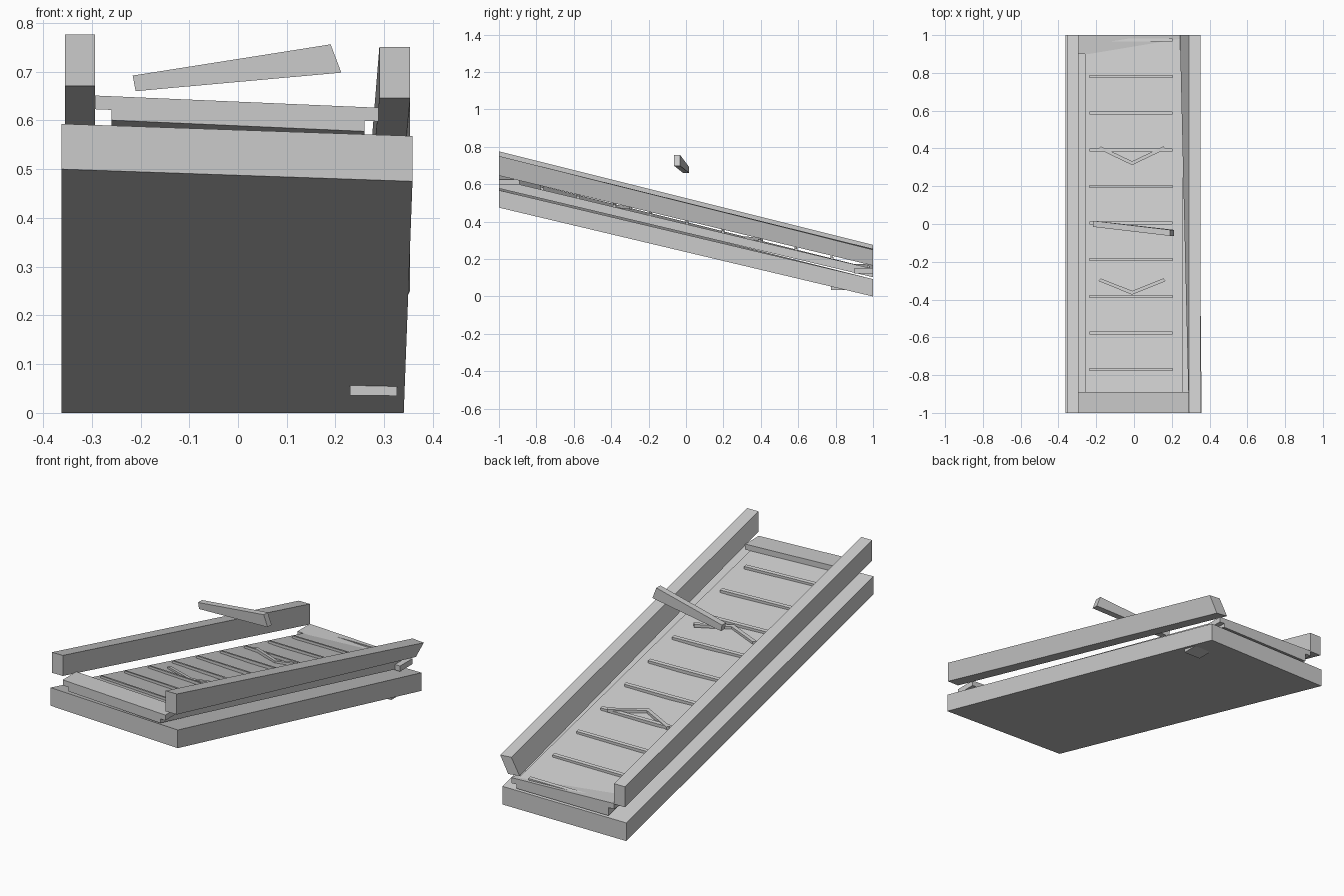
import bpy, bmesh

if "Cube" in bpy.data.objects:
    bpy.data.objects.remove(bpy.data.objects["Cube"])


def loft(name, front, back, yf=-1.0, yb=1.0):
    """Solid between two (x, z) outlines, each in the same corner order."""
    bm = bmesh.new()
    a = [bm.verts.new((x, yf, z)) for x, z in front]
    b = [bm.verts.new((x, yb, z)) for x, z in back]
    n = len(a)
    bm.faces.new(a)
    bm.faces.new(b[::-1])
    for i in range(n):
        j = (i + 1) % n
        bm.faces.new((a[i], b[i], b[j], a[j]))
    bmesh.ops.recalc_face_normals(bm, faces=bm.faces)
    mesh = bpy.data.meshes.new(name)
    bm.to_mesh(mesh)
    bm.free()
    ob = bpy.data.objects.new(name, mesh)
    bpy.context.collection.objects.link(ob)
    return ob


def quad(x0, x1, top_l, top_r, h):
    """Outline with a rolled top edge and even height."""
    return [(x0, top_l - h), (x1, top_r - h), (x1, top_r), (x0, top_l)]


def belt_z(x, y):
    """Height of the slightly twisted belt surface."""
    front = 0.637 - 0.023 * x / 0.52
    t = (y + 1) / 2
    return front * (1 - t) + 0.148 * t


# sloping base slab
loft("base_slab", quad(-0.362, 0.358, 0.593, 0.568, 0.093),
     quad(-0.362, 0.34, 0.093, 0.093, 0.093))

# belt deck floating just above the base
loft("belt_deck", quad(-0.26, 0.26, belt_z(-0.26, -1), belt_z(0.26, -1), 0.048),
     quad(-0.26, 0.26, 0.148, 0.148, 0.045))

# level end caps, front and back
loft("front_cap", quad(-0.293, 0.288, 0.651, 0.626, 0.028),
     quad(-0.293, 0.288, 0.651, 0.626, 0.028), -1.0, -0.89)
loft("back_cap", quad(-0.293, 0.288, 0.174, 0.151, 0.028),
     quad(-0.293, 0.288, 0.174, 0.151, 0.028), 0.9, 1.0)

# side rails, the right one twisting inward at the back
loft("left_rail", quad(-0.355, -0.293, 0.776, 0.776, 0.105),
     quad(-0.355, -0.293, 0.276, 0.276, 0.105))
loft("right_rail", quad(0.29, 0.353, 0.751, 0.751, 0.105),
     [(0.243, 0.172), (0.308, 0.165), (0.353, 0.25), (0.29, 0.255)])

# cross slats on the belt
for i in range(10):
    y0, y1 = 0.967 - i * 0.194, 0.983 - i * 0.194
    sections = [quad(-0.235, 0.205, belt_z(-0.235, y) + 0.011,
                     belt_z(0.205, y) + 0.011, 0.016) for y in (y0, y1)]
    loft(f"belt_slat_{i + 1}", sections[0], sections[1], y0, y1)


# V-shaped markers, level so their arms rise out of the belt
def chevron(name, apex_y, half, rise):
    pts = [(0, 0), (half, rise), (half - 0.012, rise + 0.014), (0, 0.02),
           (-half + 0.012, rise + 0.014), (-half, rise)]
    z = belt_z(0, apex_y) + 0.003
    bm = bmesh.new()
    rings = [[bm.verts.new((x - 0.01, apex_y + y, z + dz - 0.12 * y))
              for x, y in pts] for dz in (-0.012, 0.003)]
    bm.faces.new(rings[0])
    bm.faces.new(rings[1])
    for i in range(6):
        j = (i + 1) % 6
        bm.faces.new((rings[0][i], rings[0][j], rings[1][j], rings[1][i]))
    bmesh.ops.recalc_face_normals(bm, faces=bm.faces)
    mesh = bpy.data.meshes.new(name)
    bm.to_mesh(mesh)
    bm.free()
    bpy.context.collection.objects.link(bpy.data.objects.new(name, mesh))


chevron("back_marker", 0.312, 0.178, 0.085)
chevron("front_marker", -0.374, 0.178, 0.072)

# tapered bar hovering over the middle
bar = loft("hover_bar", [(-0.21, 0.66), (0.212, 0.698), (0.19, 0.756), (-0.216, 0.692)],
           [(-0.21, 0.66), (0.212, 0.698), (0.19, 0.756), (-0.216, 0.692)], -0.015, 0.017)
for v in bar.data.vertices:
    if v.co.x > 0:
        v.co.y -= 0.048

# small level foot under the back right corner
loft("rear_foot", quad(0.23, 0.326, 0.056, 0.055, 0.02),
     quad(0.23, 0.326, 0.056, 0.055, 0.02), 0.775, 0.94)
